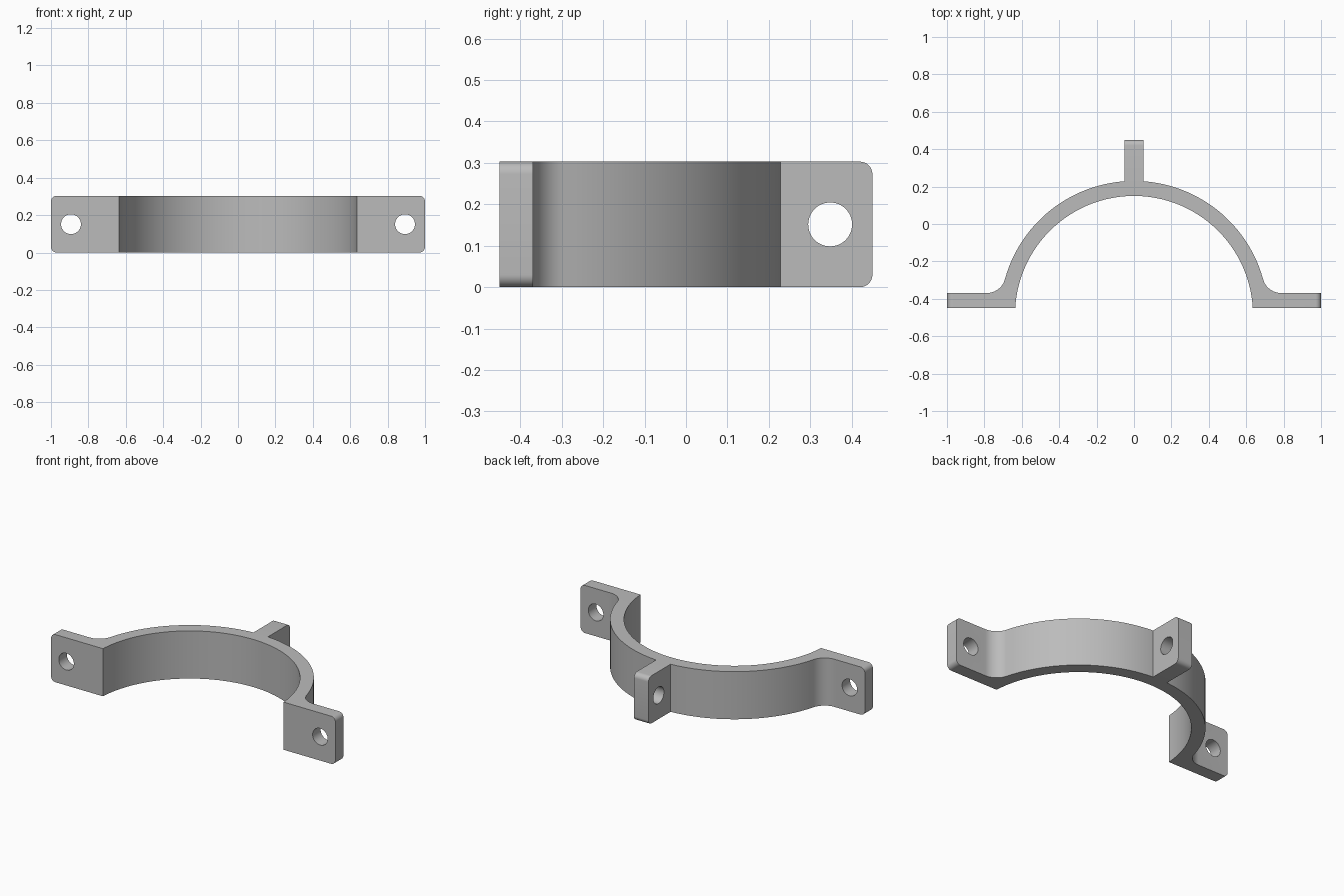
import bpy, bmesh, math
from mathutils import Vector

old = bpy.data.objects.get("Cube")
if old:
    bpy.data.objects.remove(old, do_unlink=True)

HEIGHT, BACK = 0.303, 0.45       # band height, half depth
CY, R_IN, R_OUT = -0.486, 0.636, 0.716
FLANGE_Y, FILLET = -0.369, 0.1   # rear face of the ears, fillet radius
LUG, HOLE, CORNER = 0.051, 0.053, 0.03

steel = bpy.data.materials.new("steel grey")
steel.use_nodes = True
grey = (0.5, 0.5, 0.5, 1)
steel.diffuse_color = grey
steel.node_tree.nodes["Principled BSDF"].inputs["Base Color"].default_value = grey


def arc(cx, cy, r, a0, a1, n):
    angles = [a0 + (a1 - a0) * i / n for i in range(n + 1)]
    return [(cx + r * math.cos(a), cy + r * math.sin(a)) for a in angles]


# Right half of the outline, from the inner crown round to the lug tip
fy = FLANGE_Y + FILLET
fx = math.sqrt((R_OUT + FILLET) ** 2 - (fy - CY) ** 2)
tangent = math.atan2(fy - CY, fx)
half = arc(0, CY, R_IN, math.pi / 2, math.asin((-BACK - CY) / R_IN), 40)
half += [(1, -BACK), (1, FLANGE_Y)]
half += arc(fx, fy, FILLET, -math.pi / 2, tangent - math.pi, 12)
half += arc(0, CY, R_OUT, tangent, math.acos(LUG / R_OUT), 40)[1:]
half.append((LUG, BACK))
outline = half + [(-x, y) for x, y in reversed(half[1:])]

# Clamp body: extruded outline with rounded ear and lug corners
bm = bmesh.new()
base = bm.faces.new([bm.verts.new((x, y, 0)) for x, y in outline])
top = bmesh.ops.extrude_face_region(bm, geom=[base])["geom"]
bmesh.ops.translate(bm, vec=(0, 0, HEIGHT),
                    verts=[v for v in top if isinstance(v, bmesh.types.BMVert)])
bmesh.ops.recalc_face_normals(bm, faces=bm.faces)


def is_corner(edge):
    a, b = (v.co for v in edge.verts)
    if abs(a.z - b.z) > 0.01:
        return False
    ear = min(abs(a.x), abs(b.x)) > 0.999
    return ear or min(a.y, b.y) > BACK - 0.001


bmesh.ops.bevel(bm, geom=[e for e in bm.edges if is_corner(e)], offset=CORNER,
                segments=8, profile=0.5, affect='EDGES')
mesh = bpy.data.meshes.new("clamp_body")
bm.to_mesh(mesh)
bm.free()
mesh.materials.append(steel)
body = bpy.data.objects.new("clamp_body", mesh)
bpy.context.collection.objects.link(body)
bpy.context.view_layer.objects.active = body


# Bolt holes through both ears and the lug
def drill(x, y, rotation):
    bpy.ops.mesh.primitive_cylinder_add(vertices=48, radius=HOLE, depth=0.3,
                                        location=(x, y, HEIGHT / 2), rotation=rotation)
    cutter = bpy.context.object
    cutter.name = "hole_cutter"
    cutter.hide_render = True
    cutter.data.materials.append(steel)
    bpy.context.view_layer.objects.active = body
    cut = body.modifiers.new("bolt_hole", 'BOOLEAN')
    cut.operation, cut.solver, cut.object = 'DIFFERENCE', 'EXACT', cutter
    bpy.ops.object.modifier_apply(modifier=cut.name)
    bpy.data.objects.remove(cutter, do_unlink=True)


for side in (-1, 1):
    drill(side * 0.893, (FLANGE_Y - BACK) / 2, (math.pi / 2, 0, 0))
drill(0, 0.348, (0, math.pi / 2, 0))

bpy.ops.object.select_all(action='DESELECT')
body.select_set(True)
bpy.context.view_layer.objects.active = body
bpy.ops.object.shade_smooth_by_angle(angle=math.radians(30))
